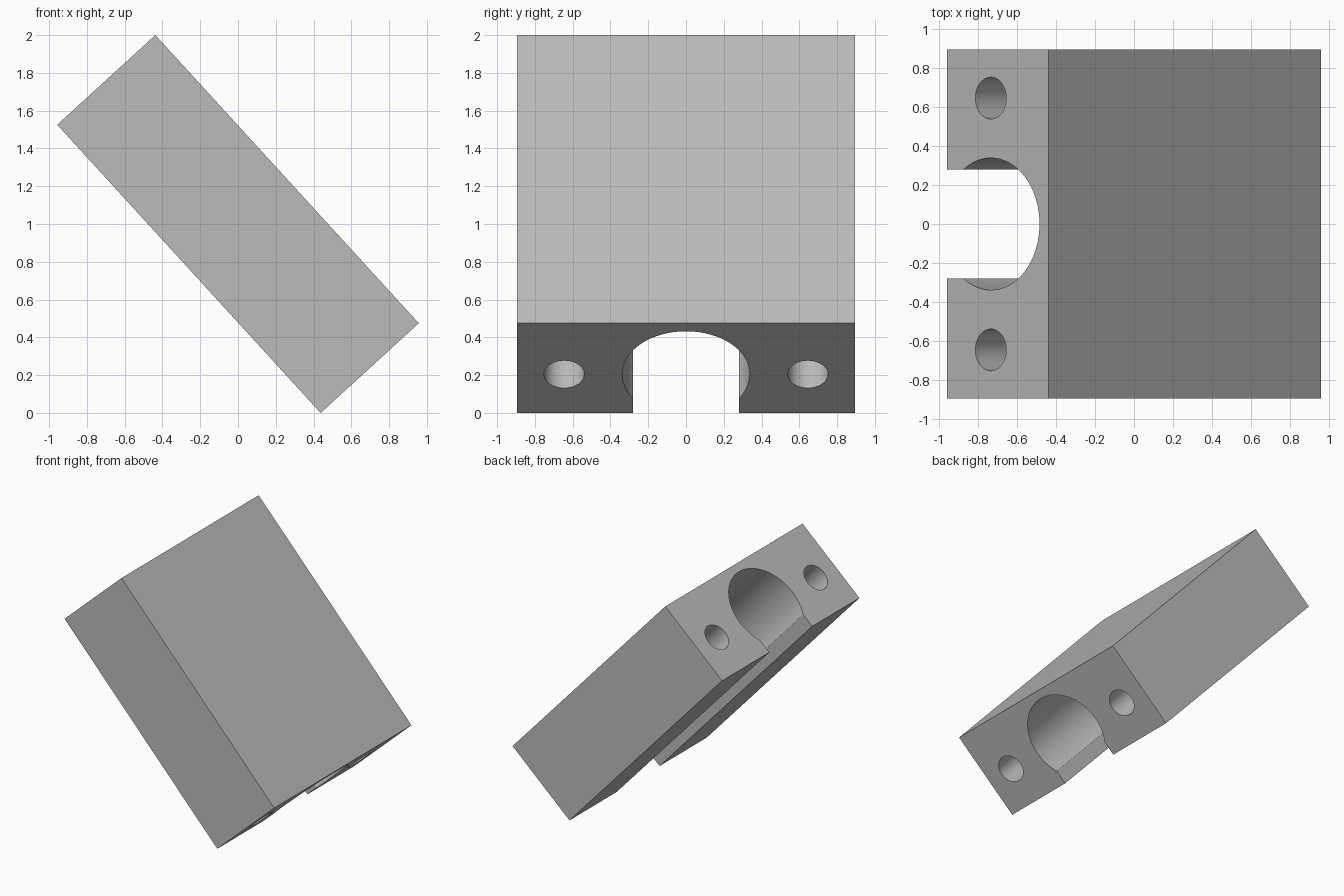
import bpy
from math import radians

cube = bpy.data.objects.get("Cube")
if cube:
    bpy.data.objects.remove(cube, do_unlink=True)

LENGTH, WIDTH, THICK = 2.067, 1.79, 0.704
TILT = radians(47.57)
BORE_Z = -0.049        # bore axis, measured from the block's mid-plane

grey = bpy.data.materials.new("grey")
grey.use_nodes = True
colour = (0.5, 0.5, 0.5, 1)
grey.diffuse_color = colour
grey.node_tree.nodes["Principled BSDF"].inputs["Base Color"].default_value = colour


def box(name, size, location=(0, 0, 0)):
    bpy.ops.mesh.primitive_cube_add(size=1, location=location)
    ob = bpy.context.object
    ob.name = name
    ob.scale = size
    bpy.ops.object.transform_apply(location=False, rotation=False, scale=True)
    ob.data.materials.append(grey)
    return ob


def rod(name, radius, y):
    bpy.ops.mesh.primitive_cylinder_add(vertices=64, radius=radius, depth=LENGTH + 0.4,
                                        location=(0, y, BORE_Z), rotation=(0, radians(90), 0))
    ob = bpy.context.object
    ob.name = name
    ob.data.materials.append(grey)
    return ob


def cut(target, cutter):
    cutter.hide_render = True
    mod = target.modifiers.new("cut", 'BOOLEAN')
    mod.operation = 'DIFFERENCE'
    mod.solver = 'EXACT'
    mod.object = cutter
    bpy.context.view_layer.objects.active = target
    bpy.ops.object.modifier_apply(modifier=mod.name)
    bpy.data.objects.remove(cutter, do_unlink=True)


# Solid block, laid flat along x
block = box("bearing_block", (LENGTH, WIDTH, THICK))

# Main bore, open through a slot in the underside
cut(block, rod("bore_cutter", 0.338, 0))
cut(block, box("slot_cutter", (LENGTH + 0.4, 0.56, 0.6), (0, 0, BORE_Z - 0.3)))

# Bolt holes either side of the bore
for side in (-1, 1):
    cut(block, rod("bolt_hole_cutter", 0.107, side * 0.645))

# Smooth bores with crisp edges, then tilt the block onto its lower edge
bpy.ops.object.select_all(action='DESELECT')
block.select_set(True)
bpy.context.view_layer.objects.active = block
bpy.ops.object.shade_smooth_by_angle(angle=radians(30))
block.rotation_euler = (0, TILT, 0)
block.location = (0, 0, 1)
